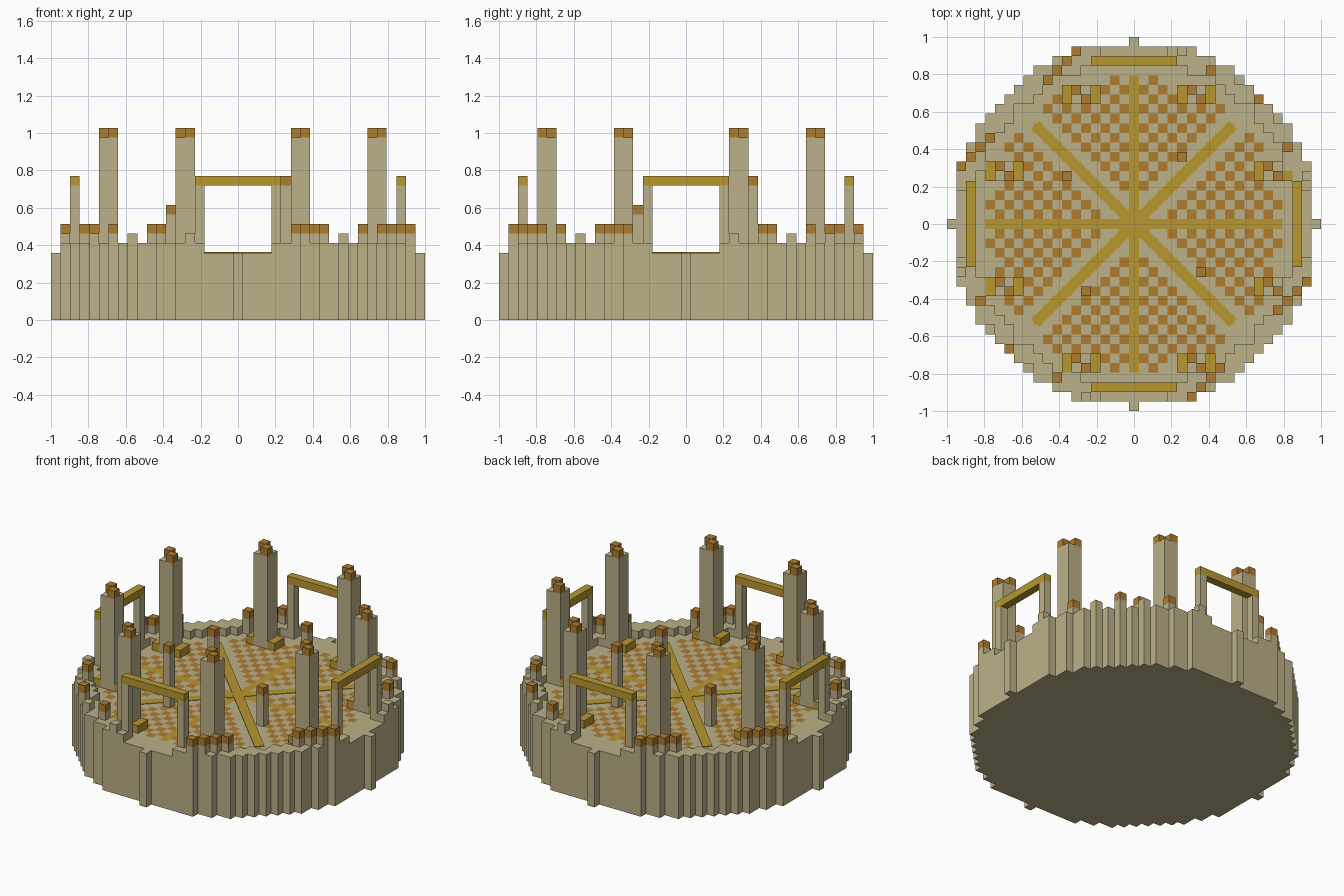
import bpy, bmesh, math
from mathutils import Matrix

cube = bpy.data.objects.get("Cube")
if cube:
    bpy.data.objects.remove(cube, do_unlink=True)

V = 2 / 39      # size of one block
R2 = 361        # squared radius of the arena in blocks
FLOOR = 7       # floor height in blocks


def material(name, colour):
    m = bpy.data.materials.new(name)
    m.use_nodes = True
    m.diffuse_color = (*colour, 1)
    m.node_tree.nodes["Principled BSDF"].inputs["Base Color"].default_value = (*colour, 1)
    return m


STONE = material("sandstone", (0.50, 0.44, 0.25))
COPPER = material("copper_orange", (0.42, 0.20, 0.03))
GOLD = material("dull_gold", (0.48, 0.31, 0.03))
MATS = [STONE, COPPER, GOLD]


def finish(name, bm, mats):
    bmesh.ops.recalc_face_normals(bm, faces=bm.faces)
    mesh = bpy.data.meshes.new(name)
    bm.to_mesh(mesh)
    bm.free()
    for m in mats:
        mesh.materials.append(m)
    ob = bpy.data.objects.new(name, mesh)
    bpy.context.collection.objects.link(ob)
    return ob


def add_box(bm, i, j, z0, z1, ni=1, nj=1, mat=0):
    """Box whose lowest cell is (i, j), spanning ni x nj cells from z0 to z1."""
    centre = ((i + (ni - 1) / 2) * V, (j + (nj - 1) / 2) * V, (z0 + z1) / 2 * V)
    size = (ni * V, nj * V, (z1 - z0) * V)
    made = bmesh.ops.create_cube(bm, size=1, matrix=Matrix.Translation(centre) @ Matrix.Diagonal((*size, 1)))
    for f in {f for v in made["verts"] for f in v.link_faces}:
        f.material_index = mat


def slab(cells, z0, z1, rule):
    """Extruded stepped slab made of cells, top faces coloured by a rule."""
    bm = bmesh.new()
    for i, j in cells:
        bm.faces.new([bm.verts.new(((i + a) * V, (j + b) * V, z0 * V))
                      for a, b in ((-.5, -.5), (.5, -.5), (.5, .5), (-.5, .5))])
    bmesh.ops.remove_doubles(bm, verts=bm.verts, dist=V / 10)
    ext = bmesh.ops.extrude_face_region(bm, geom=bm.faces[:], use_keep_orig=True)["geom"]
    for g in ext:
        if isinstance(g, bmesh.types.BMVert):
            g.co.z = z1 * V
    for g in ext:
        if isinstance(g, bmesh.types.BMFace):
            c = g.calc_center_median() / V
            g.material_index = rule(round(c.x), round(c.y))
    return bm


def floor_rule(i, j):
    if i * i + j * j > 240:
        return 0
    if i == 0 or j == 0 or abs(i) == abs(j):
        return 2
    if (i + j) % 2 and abs(abs(i) - abs(j)) > 1:
        return 1
    return 0


# Round base with chequered floor
grid = [(i, j) for i in range(-19, 20) for j in range(-19, 20) if i * i + j * j <= R2]
finish("arena_base", slab(grid, 0, FLOOR, floor_rule), MATS)

# Low rim, open at the four gates
rim = [(i, j) for i, j in grid if i * i + j * j > 289 and min(abs(i), abs(j)) > 3]
finish("rim_wall", slab(rim, FLOOR, FLOOR + 1, lambda i, j: 0), [STONE])

# Diagonal floor stripes
for n, side in enumerate((1, -1)):
    bm = bmesh.new()
    bmesh.ops.create_cube(bm, size=1, matrix=Matrix.Translation((0, 0, FLOOR * V + .001 * (1 + n)))
                          @ Matrix.Rotation(side * math.pi / 4, 4, 'Z') @ Matrix.Diagonal((1.5, .06, .004, 1)))
    finish(f"floor_stripe_{n + 1}", bm, [GOLD])

# Four gates: two posts and a gold beam
for n, (dx, dy) in enumerate(((0, -1), (1, 0), (0, 1), (-1, 0))):
    bm = bmesh.new()
    for s in (-4, 4):
        add_box(bm, 17 * dx + s * abs(dy), 17 * dy + s * abs(dx), FLOOR, 14)
    if dx:
        add_box(bm, 17 * dx, -4, 14, 15, 1, 9, 2)
    else:
        add_box(bm, -4, 17 * dy, 14, 15, 9, 1, 2)
    finish(f"gate_{n + 1}", bm, MATS)

# Eight tall towers with two copper caps and gold blocks at the foot
spots = [(x, y) for x in (-6, 6) for y in (-15, 13)] + [(x, y) for x in (-14, 14) for y in (-7, 5)]
for n, (i, j) in enumerate(spots):
    bm = bmesh.new()
    add_box(bm, i, j, FLOOR, 19, 2, 2)
    add_box(bm, i, j + 1, 19, 20, mat=1)
    add_box(bm, i + 1, j, 19, 20, mat=1)
    for x in (i - 1, i + 2):
        add_box(bm, x, j, FLOOR, FLOOR + 1, 1, 2, 2)
    finish(f"tower_{n + 1}", bm, MATS)

# Slim inner pillars with copper caps
for n, (i, j, h) in enumerate(((5, 7, 15), (-5, -7, 15), (7, -5, 12), (-7, 5, 12))):
    bm = bmesh.new()
    add_box(bm, i, j, FLOOR, h - 1)
    add_box(bm, i, j, h - 1, h, mat=1)
    finish(f"inner_pillar_{n + 1}", bm, MATS)

# Battlements: stepped capped runs on two quarters, alternating blocks on the others
capped = [(-6 - k, 18 - k) for k in range(4)] + [(-15 - k, 9 - k) for k in range(4)]
capped += [(8, 16), (13, 13), (16, 8)]
plain = [(5, 18), (11, 15), (15, 11), (18, 5)]
bm = bmesh.new()
for s in (1, -1):
    for i, j in capped:
        add_box(bm, s * i, s * j, FLOOR + 1, 9)
        add_box(bm, s * i, s * j, 9, 10, mat=1)
    for i, j in plain:
        add_box(bm, s * i, s * j, FLOOR + 1, 9)
finish("battlements", bm, MATS)
